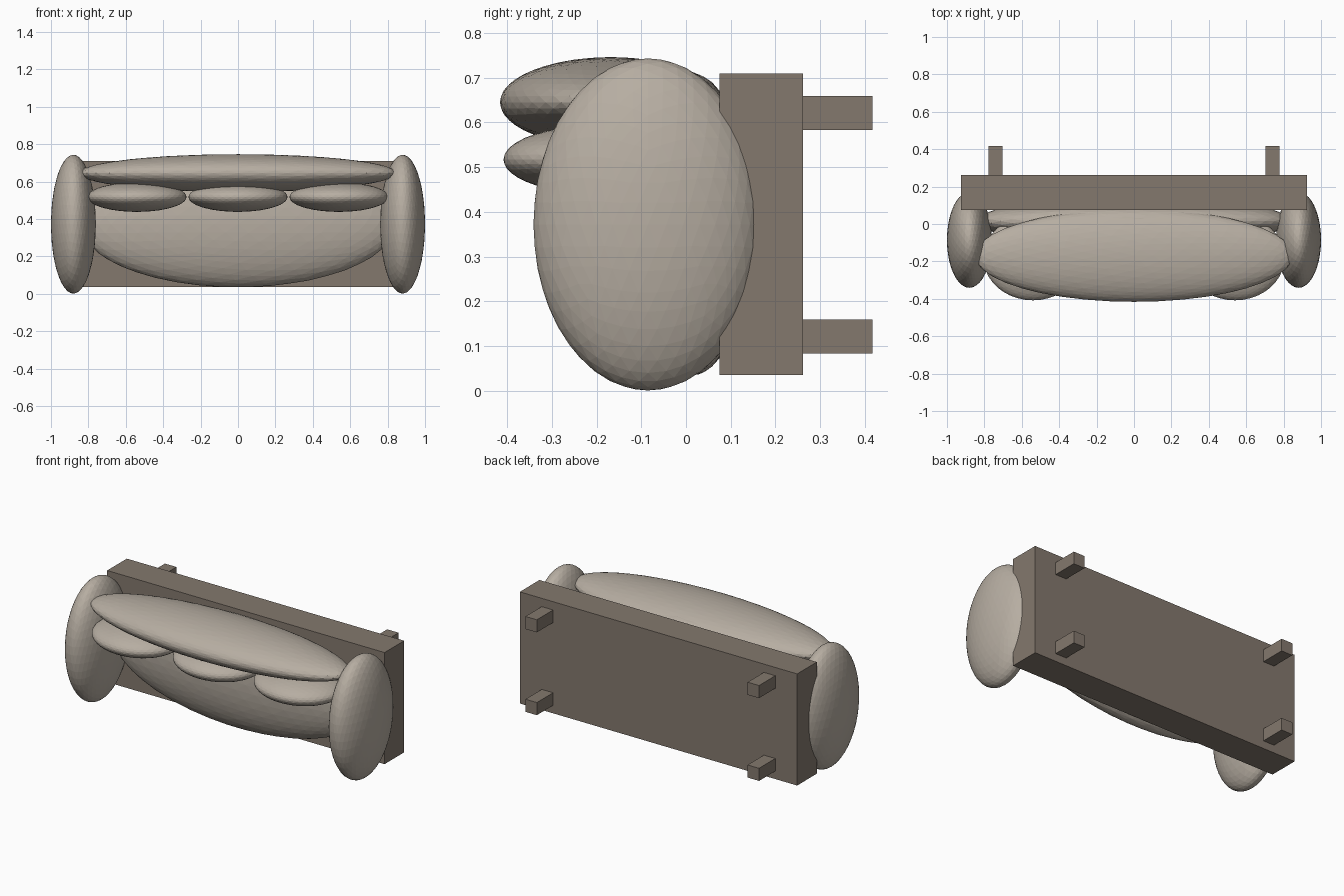
import bpy
from mathutils import Matrix

if "Cube" in bpy.data.objects:
    bpy.data.objects.remove(bpy.data.objects["Cube"])


def material(name, rgb):
    m = bpy.data.materials.new(name)
    m.diffuse_color = (*rgb, 1)
    m.use_nodes = True
    m.node_tree.nodes["Principled BSDF"].inputs["Base Color"].default_value = m.diffuse_color
    return m


fabric = material("light taupe fabric", (0.47, 0.42, 0.36))
wood = material("brown frame", (0.23, 0.19, 0.155))


def pad(name, centre, radii):
    """Faceted ellipsoid cushion."""
    bpy.ops.mesh.primitive_ico_sphere_add(subdivisions=4, radius=1)
    o = bpy.context.object
    o.name = name
    o.data.transform(Matrix.Diagonal((*radii, 1)))
    o.location = centre
    o.data.materials.append(fabric)


def box(name, lo, hi):
    bpy.ops.mesh.primitive_cube_add(size=1)
    o = bpy.context.object
    o.name = name
    o.data.transform(Matrix.Diagonal((*[h - l for l, h in zip(lo, hi)], 1)))
    o.location = [(l + h) / 2 for l, h in zip(lo, hi)]
    o.data.materials.append(wood)


# Sofa tipped onto its back: its underside faces +y
box("base", (-0.925, 0.075, 0.036), (0.925, 0.262, 0.709))
for x in (-0.741, 0.741):
    for z in (0.122, 0.621):
        box("leg", (x - 0.038, 0.25, z - 0.038), (x + 0.038, 0.417, z + 0.038))

# Main upholstery
pad("seat", (0, 0.015, 0.372), (0.84, 0.13, 0.337))
pad("backrest", (0, -0.168, 0.645), (0.85, 0.248, 0.101))
for x in (-0.88, 0.88):
    pad("arm", (x, -0.085, 0.372), (0.12, 0.256, 0.371))

# Loose back cushions
for x in (-0.54, 0, 0.54):
    pad("back_cushion", (x, -0.18, 0.517), (0.265, 0.228, 0.079))
